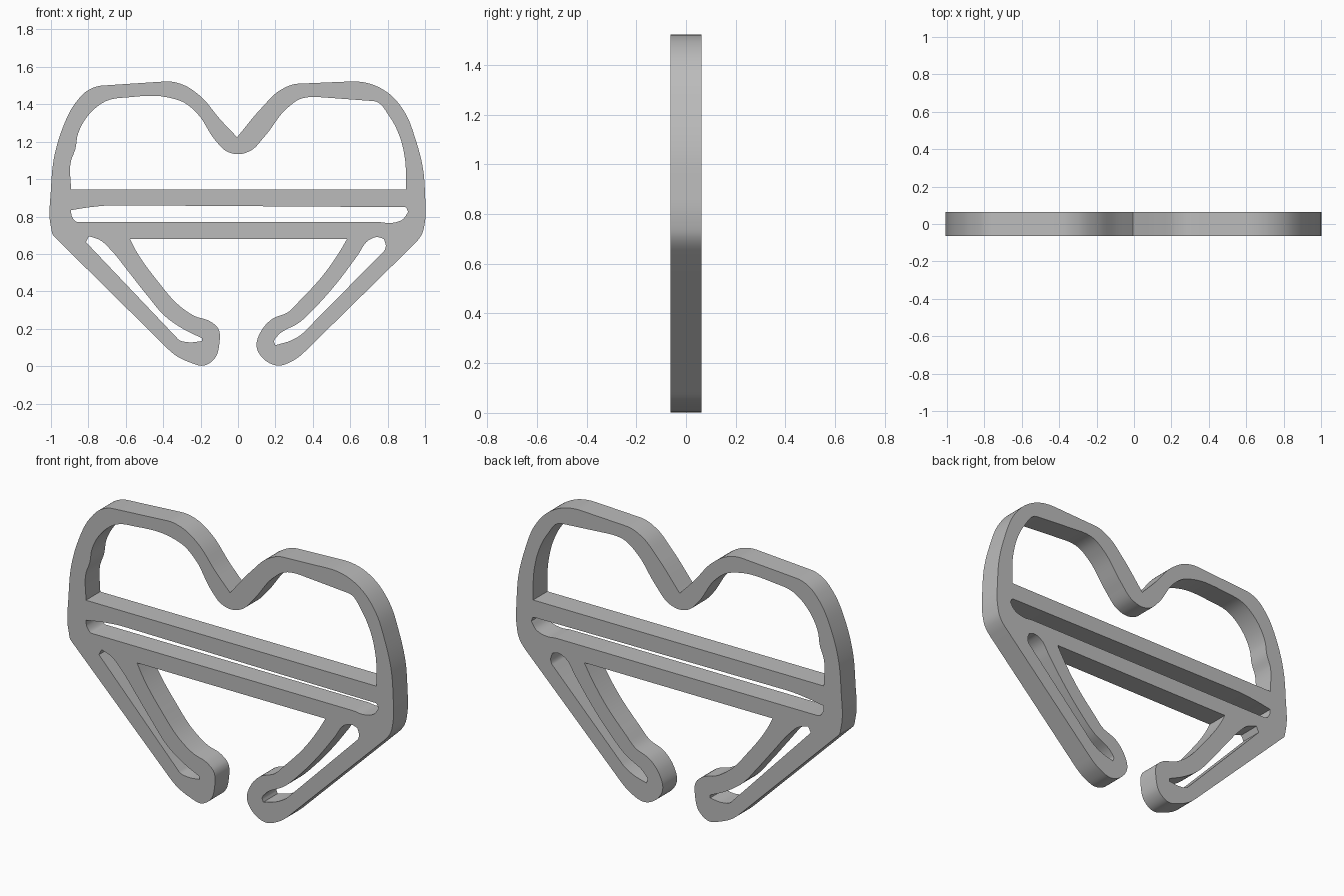
import bpy
import bmesh
from math import radians
from mathutils import Matrix, Vector

THICKNESS = 0.126
LONG_EDGE = 0.25
CORNER = radians(58)

default_cube = bpy.data.objects.get("Cube")
if default_cube:
    bpy.data.objects.remove(default_cube, do_unlink=True)


def make_material(name, colour):
    material = bpy.data.materials.new(name)
    material.use_nodes = True
    material.diffuse_color = colour
    shader = next(n for n in material.node_tree.nodes if n.type == "BSDF_PRINCIPLED")
    shader.inputs["Base Color"].default_value = colour
    return material


def add_loop(curve, points):
    """Closed smooth loop: long edges stay straight and sharp turns stay corners."""
    points = [Vector(point) for point in points]
    count = len(points)
    spline = curve.splines.new("BEZIER")
    spline.bezier_points.add(count - 1)
    spline.use_cyclic_u = True
    for index, knot in enumerate(spline.bezier_points):
        here = points[index]
        before = here - points[index - 1]
        after = points[(index + 1) % count] - here
        into, out = before.normalized(), after.normalized()
        if into.angle(out) < CORNER:
            if before.length > LONG_EDGE and before.length > after.length:
                out = into
            elif after.length > LONG_EDGE:
                into = out
            else:
                # Weight the tangent towards the shorter neighbouring edge
                blend = into * after.length + out * before.length
                into = out = blend.normalized()
        knot.handle_left_type = knot.handle_right_type = "FREE"
        knot.co = here.to_3d()
        knot.handle_left = (here - into * before.length / 3).to_3d()
        knot.handle_right = (here + out * after.length / 3).to_3d()


# Outer silhouette: left lobe and arm, then right arm and lobe
outline_left = [
    (-.005, 1.224), (.13, 1.385), (.225, 1.475), (.32, 1.51), (.6, 1.522),
    (.715, 1.507), (.81, 1.455), (.89, 1.36), (.95, 1.21), (.99, 1.05),
    (1, .92), (1, .775), (.985, .71), (.945, .655), (.36, .08),
    (.29, .027), (.215, .003), (.135, .04), (.1, .1), (.125, .19),
    (.18, .25), (.27, .29), (.33, .35), (.45, .48), (.545, .615), (.583, .68),
]
outline_right = [
    (-.578, .68), (-.55, .625), (-.43, .455), (-.31, .32), (-.23, .267),
    (-.15, .24), (-.107, .203), (-.1, .118), (-.123, .043), (-.182, .003),
    (-.257, .02), (-.33, .055), (-.39, .107), (-.985, .695), (-1, .743),
    (-1, .947), (-.985, 1.107), (-.94, 1.267), (-.87, 1.406), (-.8, 1.476),
    (-.727, 1.5), (-.39, 1.522), (-.29, 1.503), (-.203, 1.445), (-.096, 1.32),
]

# Large opening between the lobes and the upper bar
lobe_opening = [
    (-.893, .945), (-.893, 1.096), (-.87, 1.16), (-.856, 1.24), (-.79, 1.353),
    (-.706, 1.417), (-.578, 1.438), (-.38, 1.438), (-.283, 1.406), (-.22, 1.353),
    (-.118, 1.203), (-.064, 1.15), (0, 1.133), (.064, 1.15), (.144, 1.23),
    (.257, 1.374), (.33, 1.427), (.44, 1.438), (.727, 1.417), (.813, 1.33),
    (.86, 1.24), (.893, 1.107), (.898, .945),
]

# Thin slot between the two bars
bar_slot = [
    (-.893, .834), (-.79, .85), (-.658, .86), (.893, .85), (.91, .824),
    (.882, .786), (.813, .765), (.754, .77), (-.856, .77), (-.888, .8),
]

# Slots running down the arms
right_arm_slot = [
    (-.813, .663), (-.797, .695), (-.738, .674), (-.674, .615), (-.588, .508),
    (-.487, .38), (-.39, .267), (-.283, .193), (-.193, .15), (-.193, .134),
    (-.267, .128), (-.32, .144),
]
left_arm_slot = [
    (.79, .64), (.78, .68), (.743, .69), (.7, .674), (.64, .593),
    (.545, .465), (.44, .342), (.33, .235), (.21, .16), (.193, .134),
    (.2, .112), (.29, .14), (.353, .182), (.78, .615),
]

# Filled and extruded plate
curve = bpy.data.curves.new("clip_profile", "CURVE")
curve.dimensions = "2D"
curve.fill_mode = "BOTH"
curve.extrude = THICKNESS / 2
curve.resolution_u = 6
for loop in (outline_left + outline_right, lobe_opening, bar_slot,
             right_arm_slot, left_arm_slot):
    add_loop(curve, loop)

clip = bpy.data.objects.new("heart_clip_frame", curve)
bpy.context.scene.collection.objects.link(clip)
bpy.ops.object.select_all(action="DESELECT")
clip.select_set(True)
bpy.context.view_layer.objects.active = clip
bpy.ops.object.convert(target="MESH")
clip = bpy.context.object

# Stand the plate upright and weld its caps to its walls
mesh = clip.data
mesh.transform(Matrix.Rotation(radians(90), 4, "X"))
bm = bmesh.new()
bm.from_mesh(mesh)
bmesh.ops.remove_doubles(bm, verts=bm.verts, dist=0.0001)
bmesh.ops.recalc_face_normals(bm, faces=bm.faces)
bm.to_mesh(mesh)
bm.free()

mesh.materials.clear()
mesh.materials.append(make_material("plain grey", (0.5, 0.5, 0.5, 1)))
bpy.ops.object.shade_smooth_by_angle(angle=radians(30))
